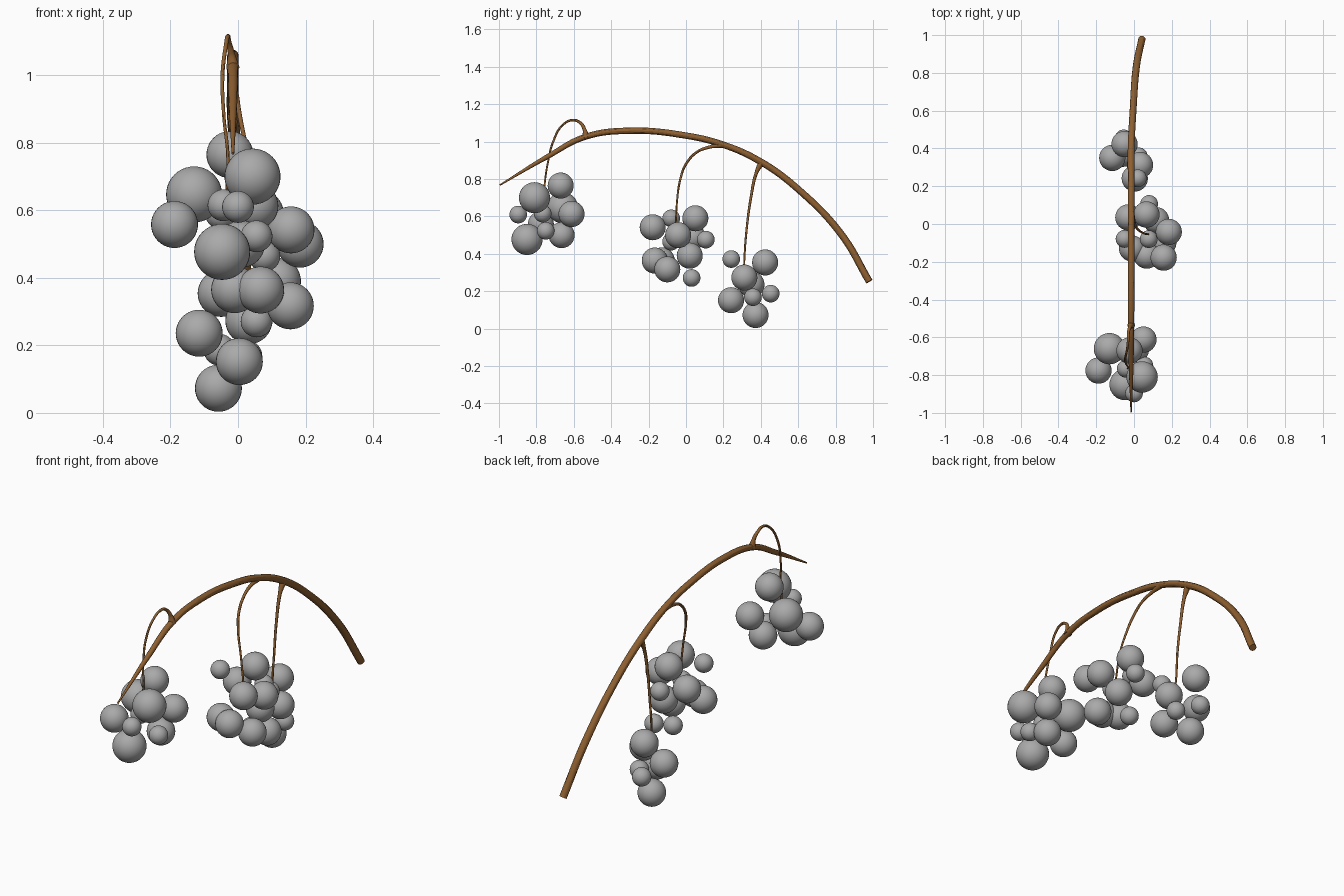
import bpy


def material(name, rgb):
    m = bpy.data.materials.new(name)
    m.diffuse_color = (*rgb, 1)
    return m


BARK = material("brown bark", (0.27, 0.115, 0.03))
BERRY = material("grey berry", (0.40, 0.40, 0.40))


def tube(name, pts):
    """Tapered round tube through (x, y, z, radius) points."""
    cu = bpy.data.curves.new(name, 'CURVE')
    cu.dimensions = '3D'
    cu.bevel_depth = 1.0
    cu.bevel_resolution = 4
    cu.resolution_u = 10
    cu.use_fill_caps = True
    sp = cu.splines.new('BEZIER')
    sp.bezier_points.add(len(pts) - 1)
    for bp, (x, y, z, r) in zip(sp.bezier_points, pts):
        bp.co = (x, y, z)
        bp.radius = r
        bp.handle_left_type = bp.handle_right_type = 'AUTO'
    ob = bpy.data.objects.new(name, cu)
    bpy.context.collection.objects.link(ob)
    bpy.ops.object.select_all(action='DESELECT')
    ob.select_set(True)
    bpy.context.view_layer.objects.active = ob
    bpy.ops.object.convert(target='MESH')
    ob = bpy.context.object
    ob.data.materials.clear()
    ob.data.materials.append(BARK)
    bpy.ops.object.shade_smooth_by_angle()


# Arching main branch, thin at the front tip
tube("branch", [
    (-0.015, -0.995, 0.768, 0.004), (-0.015, -0.74, 0.92, 0.013),
    (-0.015, -0.54, 1.025, 0.016), (-0.015, -0.31, 1.058, 0.017),
    (-0.015, 0.0, 1.032, 0.017), (-0.015, 0.2, 0.983, 0.017),
    (-0.015, 0.4, 0.892, 0.018), (-0.005, 0.6, 0.745, 0.018),
    (0.012, 0.83, 0.505, 0.019), (0.042, 0.98, 0.252, 0.019)])

# Hanging stems, flared where they leave the branch
tube("front_stem", [
    (-0.015, -0.535, 1.02, 0.020), (-0.02, -0.543, 1.065, 0.010),
    (-0.028, -0.565, 1.10, 0.008), (-0.03, -0.605, 1.115, 0.007),
    (-0.036, -0.66, 1.088, 0.006), (-0.046, -0.71, 1.0, 0.006),
    (-0.042, -0.74, 0.88, 0.005), (-0.03, -0.757, 0.76, 0.005),
    (-0.035, -0.765, 0.62, 0.005)])
tube("middle_stem", [
    (-0.015, 0.19, 0.983, 0.016), (-0.013, 0.13, 0.972, 0.009),
    (-0.005, 0.06, 0.945, 0.007), (0.005, 0.0, 0.88, 0.007),
    (0.022, -0.03, 0.80, 0.006), (0.05, -0.048, 0.68, 0.005),
    (0.075, -0.055, 0.50, 0.005)])
tube("back_stem", [
    (-0.015, 0.405, 0.892, 0.018), (-0.015, 0.375, 0.83, 0.009),
    (-0.015, 0.347, 0.70, 0.007), (-0.013, 0.325, 0.54, 0.006),
    (-0.013, 0.312, 0.37, 0.005), (0.0, 0.31, 0.28, 0.005)])

# Berry centres by cluster; three berry sizes
S, M, L = 0.047, 0.0695, 0.083
CLUSTERS = {
    "front": [
        (-0.024, -0.67, 0.765, M), (0.043, -0.81, 0.70, L),
        (0.0, -0.897, 0.61, S), (0.05, -0.612, 0.613, M),
        (-0.047, -0.85, 0.477, L), (0.055, -0.75, 0.523, S),
        (0.01, -0.665, 0.50, M), (-0.043, -0.766, 0.615, S),
        (-0.13, -0.66, 0.647, L), (-0.188, -0.776, 0.558, M)],
    "middle": [
        (0.157, -0.178, 0.542, M), (-0.05, -0.079, 0.59, S),
        (0.066, 0.05, 0.59, M), (0.08, 0.106, 0.476, S),
        (0.184, -0.042, 0.50, M), (0.067, -0.167, 0.364, M),
        (-0.01, -0.13, 0.365, M), (0.155, -0.10, 0.317, M),
        (0.117, 0.02, 0.39, M), (0.055, 0.03, 0.271, S),
        (-0.03, 0.035, 0.49, M), (0.078, -0.08, 0.465, S)],
    "back": [
        (0.02, 0.242, 0.372, S), (0.032, 0.312, 0.273, M),
        (-0.05, 0.423, 0.354, M), (0.004, 0.241, 0.152, M),
        (-0.058, 0.372, 0.073, M), (0.025, 0.358, 0.168, S),
        (-0.055, 0.453, 0.187, S), (-0.115, 0.35, 0.236, M)],
}
for cluster, berries in CLUSTERS.items():
    for i, (x, y, z, r) in enumerate(berries, 1):
        bpy.ops.mesh.primitive_uv_sphere_add(
            segments=32, ring_count=20, radius=r, location=(x, y, z))
        ob = bpy.context.object
        ob.name = f"{cluster}_berry_{i}"
        ob.data.materials.append(BERRY)
        bpy.ops.object.shade_smooth()
